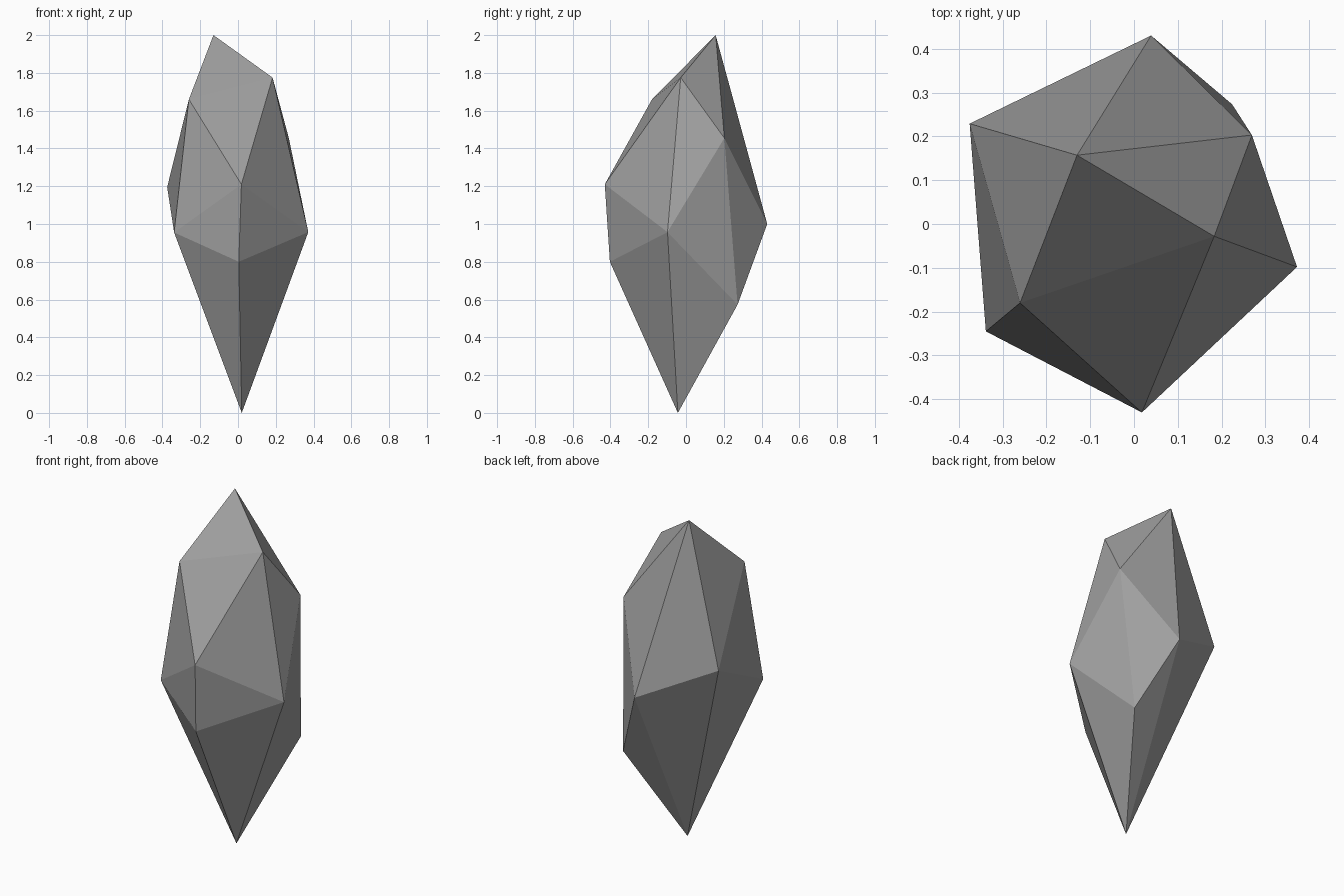
import bpy
import bmesh

# Remove the default cube
cube = bpy.data.objects.get("Cube")
if cube:
    bpy.data.objects.remove(cube, do_unlink=True)


def make_material(name, color):
    material = bpy.data.materials.new(name)
    material.use_nodes = True
    material.diffuse_color = color
    shader = next(n for n in material.node_tree.nodes if n.type == "BSDF_PRINCIPLED")
    shader.inputs["Base Color"].default_value = color
    shader.inputs["Roughness"].default_value = 0.9
    return material


def make_hull(name, corners, material):
    """Build a flat-faced convex solid around the given corner points."""
    bm = bmesh.new()
    for corner in corners:
        bm.verts.new(corner)
    bmesh.ops.convex_hull(bm, input=list(bm.verts), use_existing_faces=False)
    bmesh.ops.recalc_face_normals(bm, faces=list(bm.faces))
    for face in bm.faces:
        face.smooth = False
    mesh = bpy.data.meshes.new(name)
    bm.to_mesh(mesh)
    bm.free()
    mesh.materials.append(material)
    obj = bpy.data.objects.new(name, mesh)
    bpy.context.scene.collection.objects.link(obj)
    return obj


# Corners of the rock shard, grouped by level
tip = [(-0.13, 0.157, 2.0)]
shoulders = [
    (0.183, -0.028, 1.775),
    (-0.26, -0.18, 1.66),
    (0.269, 0.203, 1.455),
]
waist = [
    (0.018, -0.43, 1.21),
    (-0.375, 0.229, 1.195),
    (0.039, 0.43, 1.0),
    (0.372, -0.098, 0.957),
    (-0.338, -0.245, 0.955),
    (0.004, -0.403, 0.80),
]
foot = [
    (0.224, 0.273, 0.573),
    (0.02, -0.043, 0.0),
]

stone_grey = make_material("stone grey", (0.35, 0.35, 0.35, 1.0))
make_hull("rock_shard", tip + shoulders + waist + foot, stone_grey)
